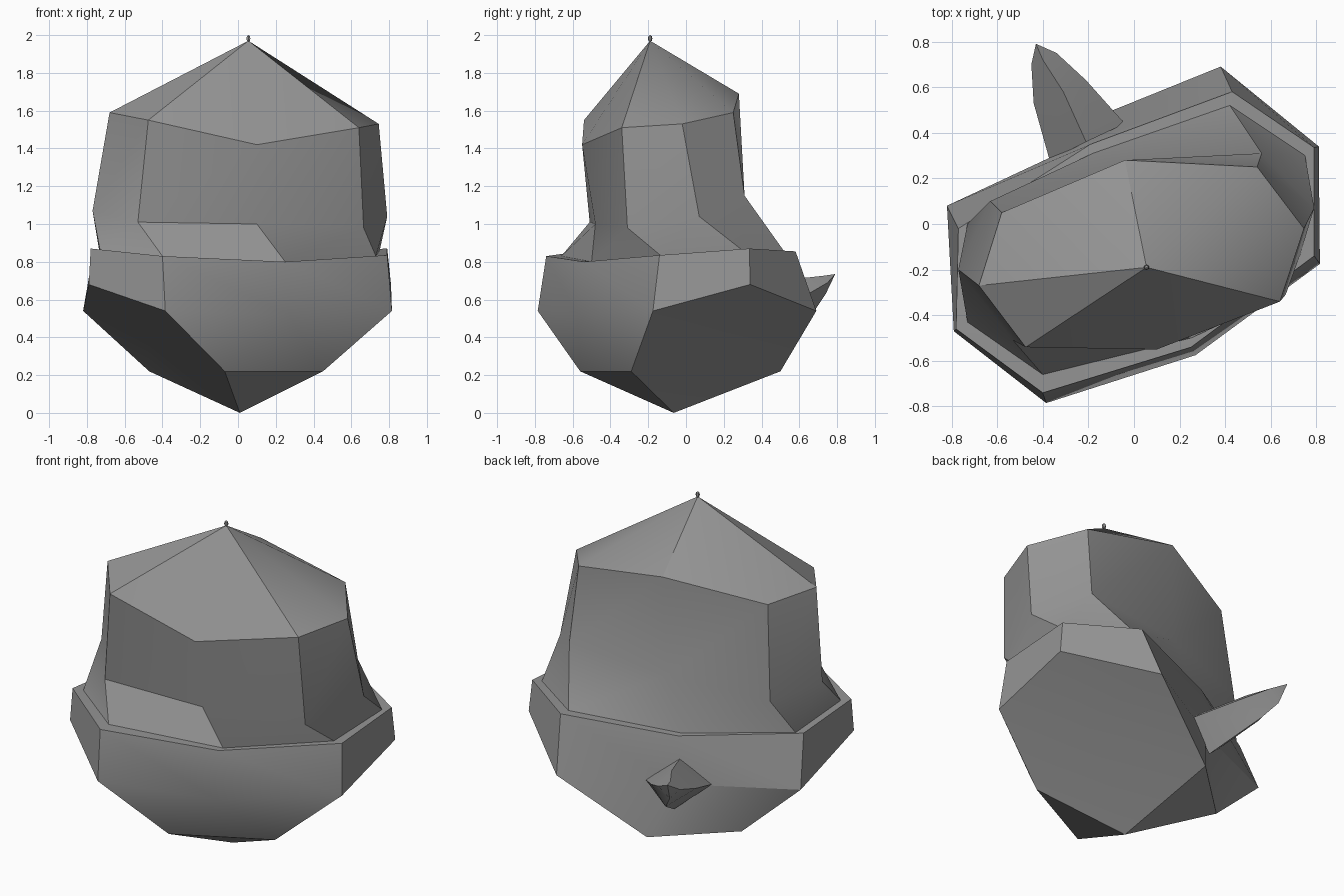
import bpy, bmesh, math
from mathutils import Vector

if "Cube" in bpy.data.objects:
    bpy.data.objects.remove(bpy.data.objects["Cube"])

grey = bpy.data.materials.new("warm_grey")
grey.diffuse_color = (0.3, 0.3, 0.3, 1)
grey.use_nodes = True
grey.node_tree.nodes["Principled BSDF"].inputs["Base Color"].default_value = grey.diffuse_color


def finish(name, bm, angle=30):
    """Turn a bmesh into a named, coloured, angle-smoothed object."""
    bmesh.ops.recalc_face_normals(bm, faces=bm.faces)
    me = bpy.data.meshes.new(name)
    bm.to_mesh(me)
    bm.free()
    ob = bpy.data.objects.new(name, me)
    bpy.context.collection.objects.link(ob)
    me.materials.append(grey)
    bpy.ops.object.select_all(action='DESELECT')
    ob.select_set(True)
    bpy.context.view_layer.objects.active = ob
    bpy.ops.object.shade_smooth_by_angle(angle=math.radians(angle))
    return ob


def ring(bm, pts):
    return [bm.verts.new(p) for p in pts]


def bridge(bm, a, b):
    n = len(a)
    for i in range(n):
        j = (i + 1) % n
        bm.faces.new((a[i], a[j], b[j], b[i]))


def fan(bm, loop, tip):
    for i, v in enumerate(loop):
        bm.faces.new((v, loop[(i + 1) % len(loop)], tip))


# All rings run: front left, front, right front, right, back right, back, left back, left
base = [(-.40, -.66, .83), (.25, -.50, .80), (.73, -.13, .83), (.75, .30, .86),
        (.42, .52, .855), (-.18, .31, .80), (-.73, .00, .83), (-.73, -.43, .86)]

# Nut body: flattened eight-sided shell rising to a point
bm = bmesh.new()
lower = [(-.53, -.51, 1.01), (.10, -.48, 1.0), (.665, -.31, .98), (.79, .07, 1.04),
         (.56, .31, 1.15), (-.06, .27, 1.1), (-.63, .10, 1.03), (-.77, -.20, 1.07)]
upper = [(-.475, -.54, 1.55), (.10, -.55, 1.42), (.64, -.34, 1.51), (.745, -.02, 1.53),
         (.54, .25, 1.59), (-.04, .28, 1.69), (-.58, .05, 1.58), (-.68, -.27, 1.59)]
r0, r1, r2 = (ring(bm, p) for p in (base, lower, upper))
bridge(bm, r0, r1)
bridge(bm, r1, r2)
fan(bm, r2, bm.verts.new((.055, -.19, 1.97)))
finish("nut_body", bm)

# Tiny tip on the nut
bm = bmesh.new()
bmesh.ops.create_uvsphere(bm, u_segments=6, v_segments=4, radius=.012)
for v in bm.verts:
    v.co = Vector((v.co.x + .055, v.co.y - .19, v.co.z * 1.5 + 1.982))
finish("nut_tip", bm)

# Cup: rim, widest ring and creased underside
bm = bmesh.new()
rim = [(-.40, -.74, .83), (.25, -.54, .80), (.79, -.14, .835), (.79, .335, .87),
       (.43, .58, .855), (-.19, .35, .80), (-.77, -.02, .83), (-.78, -.46, .87)]
wide = [(-.385, -.785, .54), (.27, -.575, .52), (.815, -.175, .54), (.81, .34, .68),
        (.38, .69, .54), (-.20, .37, .52), (-.82, .08, .54), (-.79, -.47, .68)]
inner, top, mid = (ring(bm, p) for p in (base, rim, wide))
bridge(bm, inner, top)
bridge(bm, top, mid)
A, B, C, D, E, F, G, H = mid
a, c, e, g, left, right, bottom = ring(bm, [
    (-.07, -.56, .22), (.45, -.29, .22), (-.09, .50, .22), (-.47, .14, .22),
    (-.47, -.31, .43), (.49, .18, .43), (.01, -.065, 0)])
# creased front and back
for P, Q, R, p, r in ((A, B, C, a, c), (E, F, G, e, g)):
    for f in ((P, Q, p), (Q, r, p), (Q, R, r), (p, r, bottom)):
        bm.faces.new(f)
# dented sides
fan(bm, [A, a, bottom, g, G, H], left)
fan(bm, [C, D, E, e, bottom, c], right)
finish("cup", bm)

# Stem curling up behind the cup; rings run top, right, bottom, left
bm = bmesh.new()
s0 = ring(bm, [(-.21, .36, .67), (-.04, .44, .53), (-.20, .40, .38), (-.37, .28, .53)])
s1 = ring(bm, [(-.31, .58, .71), (-.21, .63, .62), (-.34, .68, .54), (-.44, .53, .62)])
s2 = ring(bm, [(-.40, .72, .725), (-.34, .75, .69), (-.41, .74, .63), (-.45, .70, .68)])
bridge(bm, s0, s1)
bridge(bm, s1, s2)
fan(bm, s2, bm.verts.new((-.43, .79, .735)))
bm.faces.new(s0)
finish("stem", bm)
